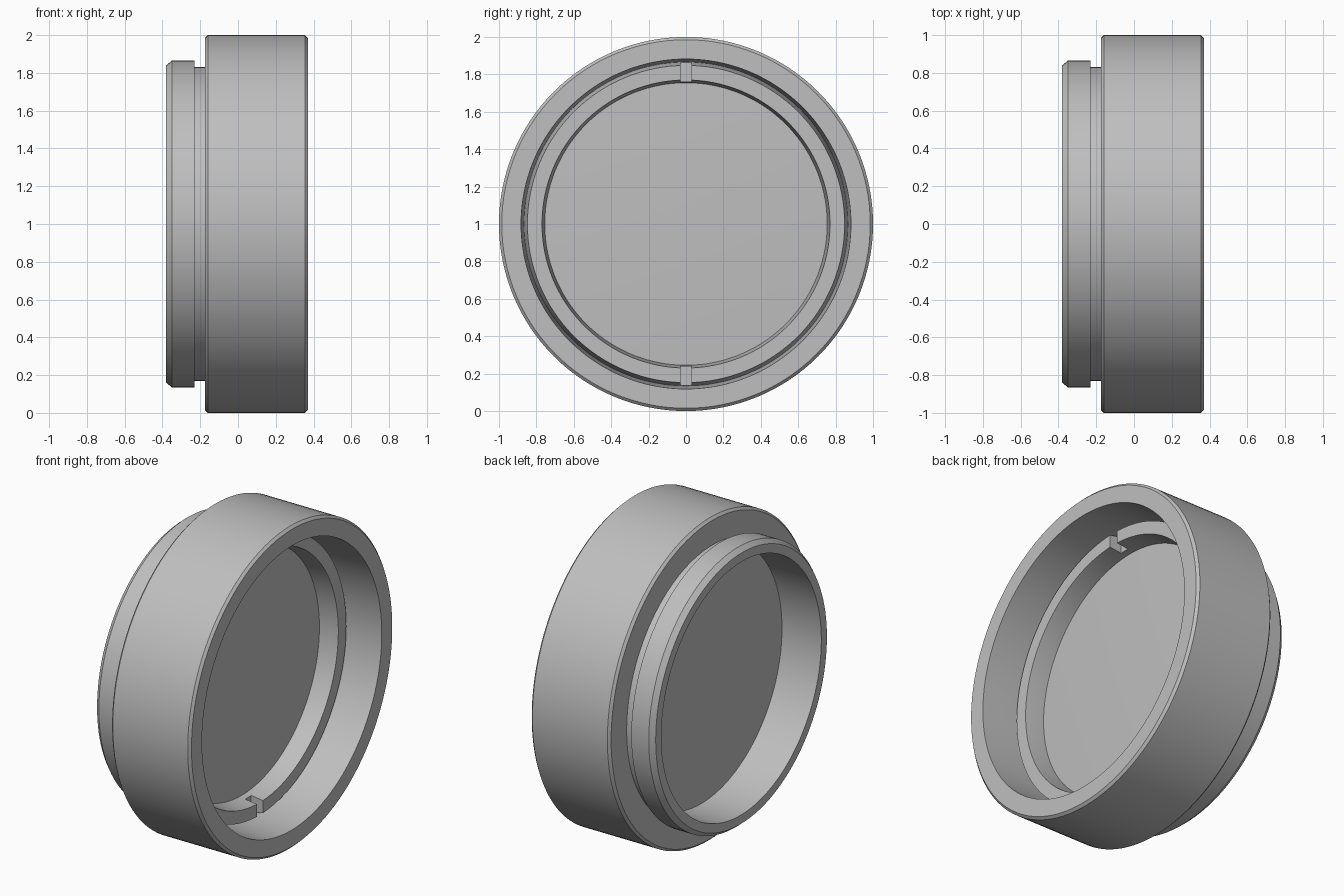
import bpy, bmesh, math

if "Cube" in bpy.data.objects:
    bpy.data.objects.remove(bpy.data.objects["Cube"])

SEGMENTS = 128
CENTRE_Z = 1.0

grey = bpy.data.materials.new("grey")
grey.use_nodes = True
colour = (0.52, 0.52, 0.52, 1)
grey.diffuse_color = colour
grey.node_tree.nodes["Principled BSDF"].inputs["Base Color"].default_value = colour


def finish(bm, name):
    """Turn a bmesh into a linked object with the shared material."""
    bmesh.ops.remove_doubles(bm, verts=bm.verts, dist=1e-5)
    bmesh.ops.recalc_face_normals(bm, faces=bm.faces)
    mesh = bpy.data.meshes.new(name)
    bm.to_mesh(mesh)
    bm.free()
    mesh.materials.append(grey)
    obj = bpy.data.objects.new(name, mesh)
    obj.location.z = CENTRE_Z
    bpy.context.collection.objects.link(obj)
    return obj


def shade(obj):
    bpy.ops.object.select_all(action="DESELECT")
    obj.select_set(True)
    bpy.context.view_layer.objects.active = obj
    bpy.ops.object.shade_smooth_by_angle(angle=math.radians(25))


def lathe(name, profile, closed=True):
    """Spin a profile of (x, radius) points around the x axis."""
    bm = bmesh.new()
    verts = [bm.verts.new((x, 0, r)) for x, r in profile]
    edges = [bm.edges.new(pair) for pair in zip(verts, verts[1:])]
    if closed:
        edges.append(bm.edges.new((verts[-1], verts[0])))
    bmesh.ops.spin(bm, geom=verts + edges, cent=(0, 0, 0), axis=(1, 0, 0),
                   angle=math.tau, steps=SEGMENTS, use_duplicate=False)
    return finish(bm, name)


# Housing: rear flange, neck, wide chamfered body and tapered front bore
housing = lathe("housing", [
    (-0.38, 0.785), (-0.38, 0.84), (-0.35, 0.865), (-0.23, 0.865),
    (-0.23, 0.832), (-0.175, 0.832), (-0.175, 0.985), (-0.16, 1.0),
    (0.355, 1.0), (0.37, 0.985), (0.37, 0.882), (0.06, 0.866),
    (0.0, 0.866), (0.0, 0.785)])
shade(housing)

# Retaining ring, with two opposite spanner slots cut into its front
ring = lathe("retaining_ring", [
    (-0.01, 0.755), (0.03, 0.755), (0.15, 0.77), (0.15, 0.848),
    (0.06, 0.866), (-0.01, 0.866)])
bm = bmesh.new()
for side in (1, -1):
    box = bmesh.ops.create_cube(bm, size=1)["verts"]
    bmesh.ops.scale(bm, vec=(0.2, 0.06, 0.24), verts=box)
    bmesh.ops.translate(bm, vec=(0.17, 0, side * 0.82), verts=box)
cutter = finish(bm, "slot_cutter")
cutter.hide_render = True
slots = ring.modifiers.new("slots", "BOOLEAN")
slots.object = cutter
slots.operation = "DIFFERENCE"
slots.solver = "EXACT"
bpy.context.view_layer.objects.active = ring
bpy.ops.object.modifier_apply(modifier="slots")
bpy.data.objects.remove(cutter)
shade(ring)

# Glass disc: flat back, very slightly domed front
dome = [(0.03 + 0.015 * (1 - t * t), 0.775 * t) for t in (0, 0.2, 0.4, 0.6, 0.8, 1)]
disc = lathe("glass_disc", dome + [(-0.11, 0.787), (-0.11, 0)], closed=False)
shade(disc)
